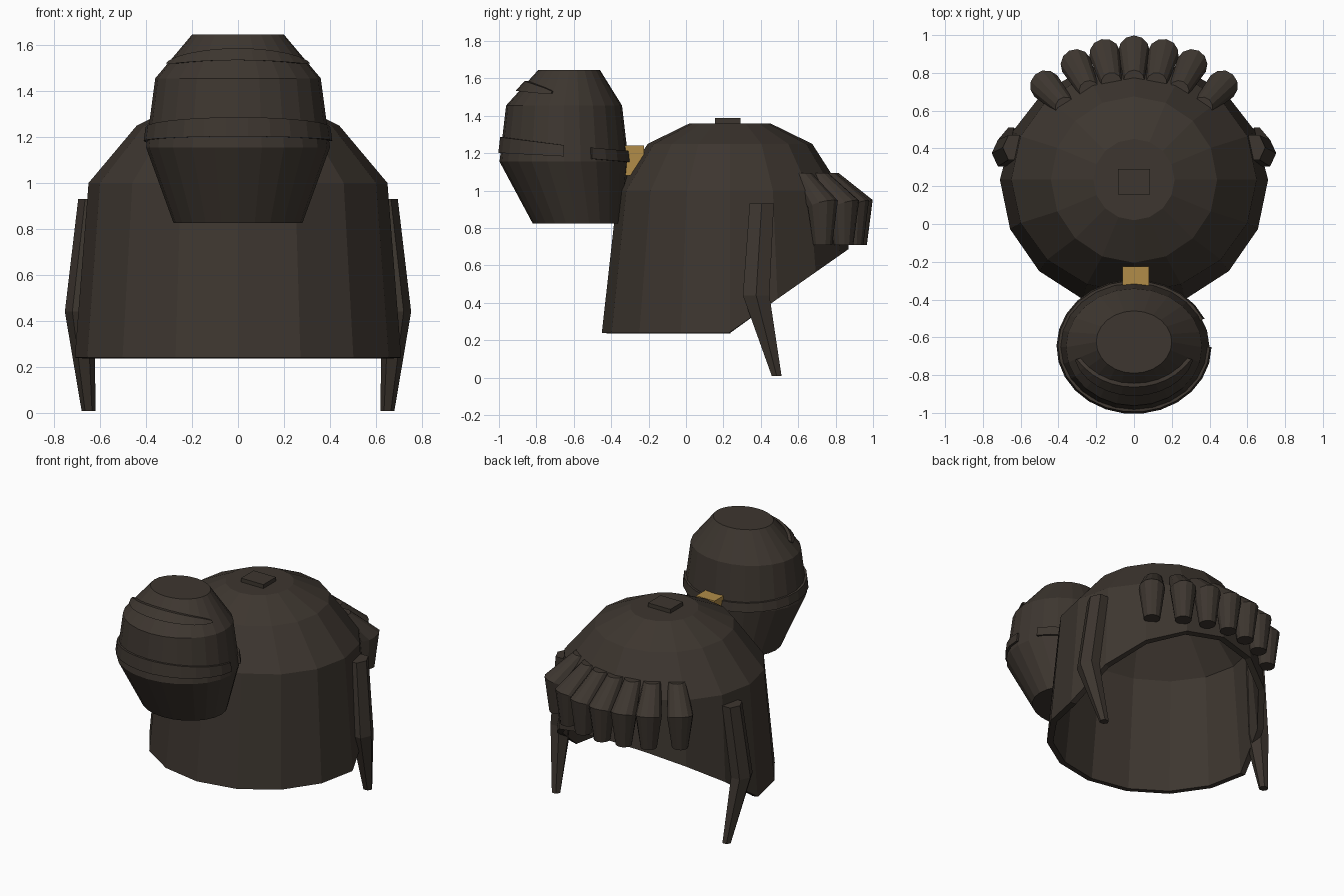
import bpy, bmesh, math
from mathutils import Vector

if "Cube" in bpy.data.objects:
    bpy.data.objects.remove(bpy.data.objects["Cube"])


def material(name, rgb):
    m = bpy.data.materials.new(name)
    m.diffuse_color = (*rgb, 1)
    m.use_nodes = True
    m.node_tree.nodes["Principled BSDF"].inputs["Base Color"].default_value = m.diffuse_color
    return m


BROWN = material("dark brown", (0.047, 0.037, 0.029))
GOLD = material("tan gold", (0.44, 0.265, 0.065))


def finish(name, bm, mat):
    bmesh.ops.recalc_face_normals(bm, faces=bm.faces)
    me = bpy.data.meshes.new(name)
    bm.to_mesh(me)
    bm.free()
    me.materials.append(mat)
    ob = bpy.data.objects.new(name, me)
    bpy.context.collection.objects.link(ob)
    return ob


def loft(bm, rings, cap_start=True, cap_end=True):
    """Bridge a list of closed rings of points."""
    vs = [[bm.verts.new(p) for p in r] for r in rings]
    n = len(vs[0])
    for a, b in zip(vs, vs[1:]):
        for i in range(n):
            j = (i + 1) % n
            bm.faces.new((a[i], a[j], b[j], b[i]))
    if cap_start:
        bm.faces.new(vs[0])
    if cap_end:
        bm.faces.new(vs[-1])


def ellipse(cx, cy, z, rx, ry, n):
    return [(cx + rx * math.cos(2 * math.pi * i / n),
             cy + ry * math.sin(2 * math.pi * i / n), z) for i in range(n)]


def box(name, lo, hi, mat):
    bm = bmesh.new()
    loft(bm, [[(lo[0], lo[1], z), (hi[0], lo[1], z), (hi[0], hi[1], z), (lo[0], hi[1], z)]
              for z in (lo[2], hi[2])])
    return finish(name, bm, mat)


# Hollow dome, open below, cut away on a slope at the back
bm = bmesh.new()
loft(bm, [ellipse(0, 0.235, z, rx, ry, 16) for z, rx, ry in
          ((0.24, 0.71, 0.685), (1.0, 0.65, 0.60), (1.25, 0.44, 0.44), (1.36, 0.215, 0.215))],
     cap_start=False)
bmesh.ops.recalc_face_normals(bm, faces=bm.faces)
bmesh.ops.bisect_plane(bm, geom=bm.verts[:] + bm.edges[:] + bm.faces[:],
                       plane_co=(0, 0.23, 0.24), plane_no=(0, 0.70, -1), clear_outer=True)
dome = finish("hair_dome", bm, BROWN)
top = max(dome.data.polygons, key=lambda p: p.center.z)
if top.normal.z < 0:
    dome.data.flip_normals()
solid = dome.modifiers.new("wall", 'SOLIDIFY')
solid.thickness = 0.04
solid.offset = -1

# Small plate on the crown
box("crown_plate", (-0.085, 0.155, 1.35), (0.085, 0.292, 1.387), BROWN)

# Tie joining bun and dome
box("bun_tie", (-0.06, -0.34, 1.08), (0.08, -0.225, 1.24), GOLD)

# Bun: (z, centre y, radius x, radius y)
BUN = ((0.825, -0.58, 0.28, 0.24), (1.155, -0.652, 0.40, 0.345),
       (1.455, -0.652, 0.36, 0.31), (1.645, -0.625, 0.20, 0.165))
bm = bmesh.new()
loft(bm, [ellipse(0, cy, z, rx, ry, 24) for z, cy, rx, ry in BUN])
finish("bun", bm, BROWN)


def bun_point(angle, z, out):
    """Point on the bun surface pushed outward."""
    for a, b in zip(BUN, BUN[1:]):
        if z <= b[0]:
            break
    t = (z - a[0]) / (b[0] - a[0])
    cy, rx, ry = (a[k] + (b[k] - a[k]) * t for k in (1, 2, 3))
    return (math.cos(angle) * (rx + out), cy + math.sin(angle) * (ry + out), z)


def strand(name, start, end, steps, z_of, half_of, out):
    """Raised strip running around the bun."""
    bm = bmesh.new()
    rings = []
    for i in range(steps + 1):
        a = math.radians(start + (end - start) * i / steps)
        z, h = z_of(a), half_of(a)
        rings.append([bun_point(a, z - h, -0.03), bun_point(a, z - h, out),
                      bun_point(a, z + h, out), bun_point(a, z + h, -0.03)])
    loft(bm, rings)
    finish(name, bm, BROWN)


# Tilted wrap with a gap on one side, and a crescent near the top
strand("bun_wrap", 0, -335, 24, lambda a: 1.213 - 0.031 * math.sin(a),
       lambda a: 0.03 + 0.012 * max(0, -math.sin(a)), 0.014)
strand("bun_crescent", -16, -164, 12,
       lambda a: 1.525 + 0.035 * max(0, -math.sin(a) - 0.27) / 0.73,
       lambda a: 0.004 + 0.022 * math.sqrt(max(0, -math.sin(a) - 0.27) / 0.73), 0.02)

# Fringe of seven tapered curls: (distance out, z, radius, tilt)
CURL = ((0.53, 1.095, 0.055, 0.0), (0.685, 0.925, 0.083, 0.025), (0.685, 0.71, 0.052, 0.0))
for k, deg in enumerate((-43, -26.5, -13, 0, 13, 26.5, 43)):
    a = math.radians(deg)
    d, s = Vector((math.sin(a), math.cos(a), 0)), Vector((math.cos(a), -math.sin(a), 0))
    rings = []
    for r, z, w, tilt in CURL:
        c = Vector((0, 0.23, z)) + d * r
        rings.append([c + d * (w * math.cos(t)) + s * (w * math.sin(t))
                      + Vector((0, 0, tilt * math.cos(t)))
                      for t in (2 * math.pi * i / 12 for i in range(12))])
    bm = bmesh.new()
    loft(bm, rings)
    finish(f"fringe_curl_{k + 1}", bm, BROWN)

# Bent side locks, one on each side: (x, y, z, radius x, radius y)
LOCK = ((0.635, 0.405, 0.93, 0.06, 0.075), (0.688, 0.375, 0.44, 0.065, 0.082),
        (0.65, 0.485, 0.008, 0.03, 0.03))
for side, name in ((1, "side_lock_right"), (-1, "side_lock_left")):
    bm = bmesh.new()
    rings = [[(side * x, y, z) for x, y, z in ellipse(*v, 6)] for v in LOCK]
    loft(bm, rings)
    finish(name, bm, BROWN)
